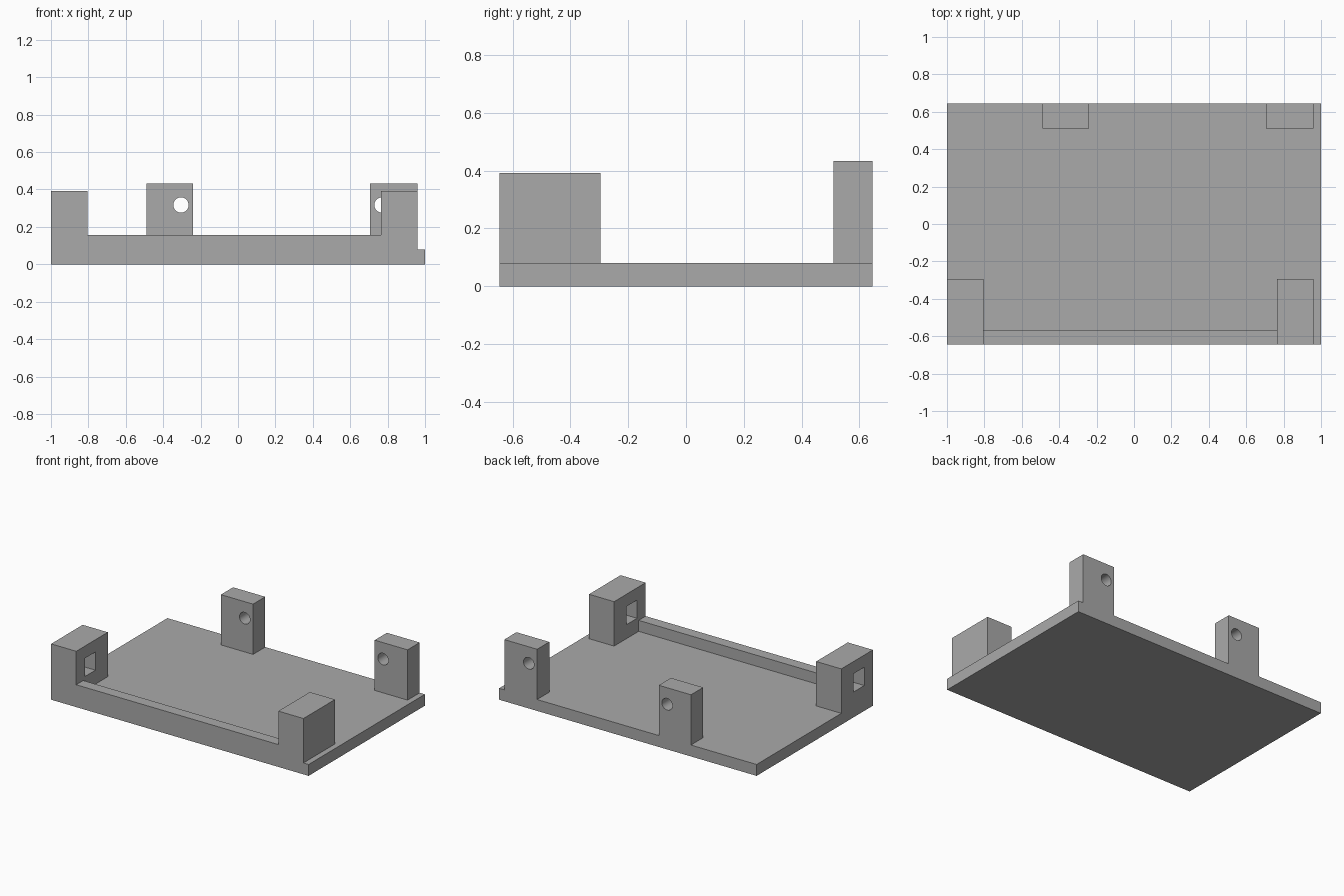
import bpy
import bmesh
from mathutils import Matrix, Vector

cube = bpy.data.objects.get("Cube")
if cube:
    bpy.data.objects.remove(cube, do_unlink=True)

grey = bpy.data.materials.new("plain_grey")
grey.use_nodes = True
colour = (0.4, 0.4, 0.4, 1)
grey.diffuse_color = colour
grey.node_tree.nodes["Principled BSDF"].inputs["Base Color"].default_value = colour


def add_object(name, bm):
    mesh = bpy.data.meshes.new(name)
    bm.to_mesh(mesh)
    bm.free()
    mesh.materials.append(grey)
    obj = bpy.data.objects.new(name, mesh)
    bpy.context.collection.objects.link(obj)
    return obj


def box(name, x, y, z):
    """Box spanning the given (low, high) ranges."""
    bm = bmesh.new()
    low, high = (Vector(p) for p in zip(x, y, z))
    size = high - low
    matrix = Matrix.Translation((low + high) / 2) @ Matrix.Diagonal((*size, 1))
    bmesh.ops.create_cube(bm, size=1, matrix=matrix)
    return add_object(name, bm)


def rod(name, x, y, z, radius, length):
    """Cylinder along the y axis."""
    bm = bmesh.new()
    matrix = Matrix.Translation((x, y, z)) @ Matrix.Rotation(1.5707963, 4, "X")
    bmesh.ops.create_cone(bm, cap_ends=True, segments=32, radius1=radius,
                          radius2=radius, depth=length, matrix=matrix)
    return add_object(name, bm)


def combine(target, other, operation):
    """Boolean the helper into the target, then discard the helper."""
    other.hide_render = True
    mod = target.modifiers.new(other.name, "BOOLEAN")
    mod.operation = operation
    mod.solver = "EXACT"
    mod.object = other
    bpy.context.view_layer.objects.active = target
    bpy.ops.object.modifier_apply(modifier=mod.name)
    bpy.data.objects.remove(other, do_unlink=True)


half_depth = 0.645
wall_x = 0.96
block_top = 0.392
post_top = 0.433

# Base plate
tray = box("tray", (-1, 1), (-half_depth, half_depth), (0, 0.08))

# Front lip, front blocks and rear posts, all one piece with the plate
front_block_y = (-half_depth, -0.295)
rear_post_y = (0.51, half_depth)
parts = [
    box("front_lip", (-1, wall_x), (-half_depth, -0.567), (0, 0.157)),
    box("front_right_block", (-1, -0.805), front_block_y, (0, block_top)),
    box("front_left_block", (0.765, wall_x), front_block_y, (0, block_top)),
    box("rear_right_post", (-0.49, -0.24), rear_post_y, (0, post_top)),
    box("rear_left_post", (0.705, wall_x), rear_post_y, (0, post_top)),
]
for part in parts:
    combine(tray, part, "UNION")

# Square slot: open through one block, blind in the other
slot_y, slot_z = (-0.55, -0.432), (0.178, 0.306)
combine(tray, box("through_slot", (-1.1, -0.7), slot_y, slot_z), "DIFFERENCE")
combine(tray, box("blind_slot", (0.7, 0.92), slot_y, slot_z), "DIFFERENCE")

# Round pin holes through the rear posts
for x in (-0.305, 0.77):
    combine(tray, rod("pin_hole", x, 0.58, 0.317, 0.041, 0.4), "DIFFERENCE")

# Merge coplanar faces and smooth only the hole walls
bm = bmesh.new()
bm.from_mesh(tray.data)
bmesh.ops.remove_doubles(bm, verts=bm.verts, dist=0.0001)
bmesh.ops.dissolve_limit(bm, angle_limit=0.01, verts=bm.verts, edges=bm.edges)
bm.to_mesh(tray.data)
bm.free()
bpy.ops.object.select_all(action="DESELECT")
tray.select_set(True)
bpy.context.view_layer.objects.active = tray
bpy.ops.object.shade_smooth_by_angle(angle=0.5)
